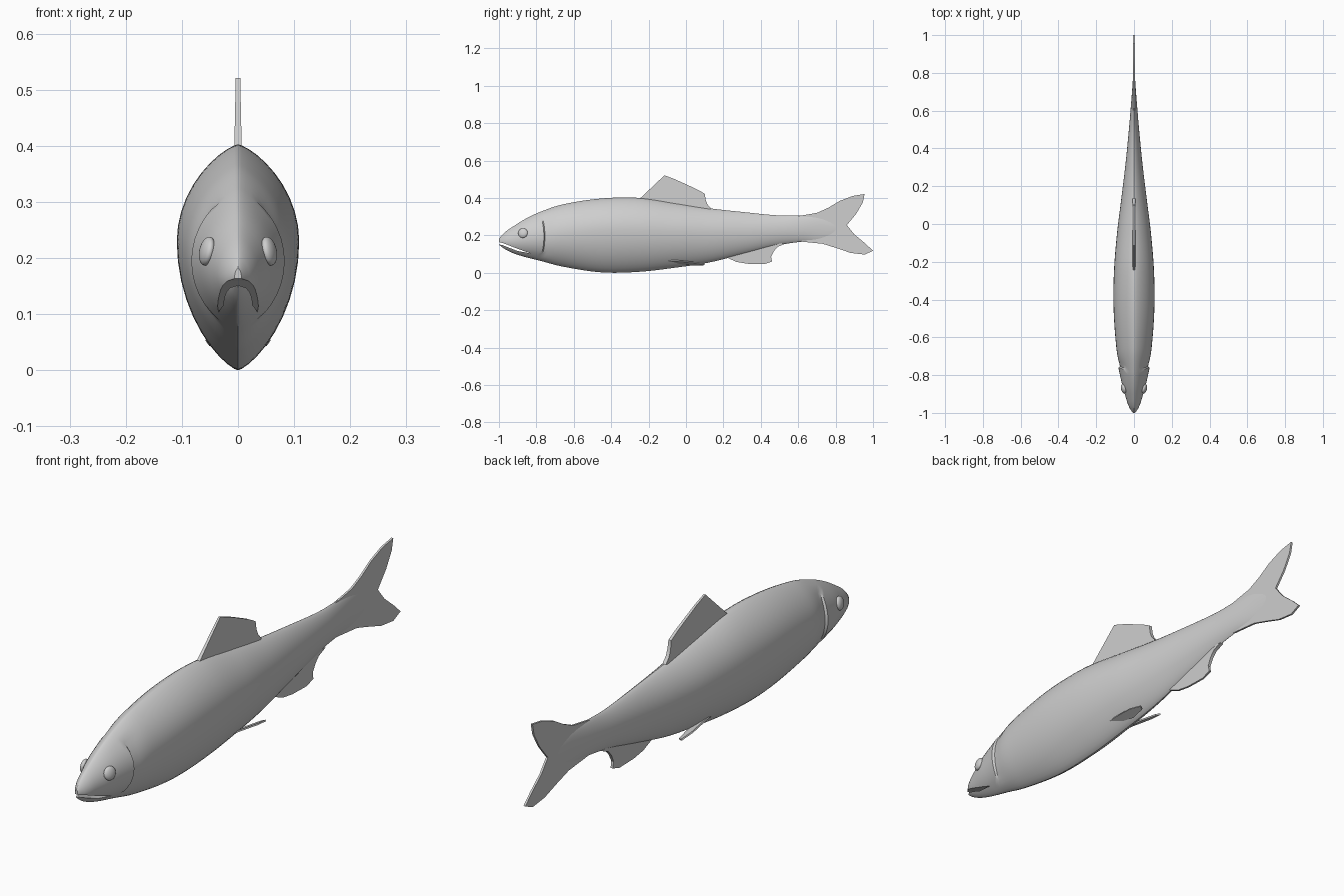
import bpy
import bmesh
import math
from mathutils import Vector

if "Cube" in bpy.data.objects:
    bpy.data.objects.remove(bpy.data.objects["Cube"], do_unlink=True)

SKIN_COLOUR = (0.62, 0.62, 0.62, 1)
skin = bpy.data.materials.new("pale_grey_skin")
skin.use_nodes = True
skin.diffuse_color = SKIN_COLOUR
skin.node_tree.nodes["Principled BSDF"].inputs["Base Color"].default_value = SKIN_COLOUR


def make_object(name, bm):
    """Turn a bmesh into a linked object with outward normals."""
    bmesh.ops.recalc_face_normals(bm, faces=bm.faces)
    mesh = bpy.data.meshes.new(name)
    bm.to_mesh(mesh)
    bm.free()
    mesh.materials.append(skin)
    obj = bpy.data.objects.new(name, mesh)
    bpy.context.collection.objects.link(obj)
    return obj


def smooth(obj, degrees):
    bpy.ops.object.select_all(action="DESELECT")
    obj.select_set(True)
    bpy.context.view_layer.objects.active = obj
    bpy.ops.object.shade_smooth_by_angle(angle=math.radians(degrees))


def plate(name, outline, base_half, edge_half):
    """Upright plate from a y-z outline, its thickness tapering with height."""
    bm = bmesh.new()
    low = min(z for y, z in outline)
    high = max(z for y, z in outline)
    sides = []
    for side in (-1, 1):
        verts = []
        for y, z in outline:
            f = (z - low) / (high - low)
            half = base_half + (edge_half - base_half) * f
            verts.append(bm.verts.new((side * half, y, z)))
        bm.faces.new(verts)
        sides.append(verts)
    left, right = sides
    for i in range(len(outline)):
        bm.faces.new((left[i - 1], left[i], right[i], right[i - 1]))
    return make_object(name, bm)


# Body stations: y, top, bottom, height of the widest point, half width
STATIONS = [
    (-1, .182, .15, .166, .006), (-.97, .215, .127, .168, .026),
    (-.92, .25, .103, .175, .043), (-.86, .287, .084, .185, .059),
    (-.78, .325, .064, .195, .074), (-.66, .365, .033, .21, .093),
    (-.45, .397, .002, .228, .108), (-.25, .4, .005, .228, .106),
    (-.05, .371, .028, .22, .09), (.12, .345, .054, .215, .069),
    (.3, .325, .098, .217, .047), (.5, .306, .148, .226, .027),
    (.62, .306, .166, .233, .017), (.72, .3, .172, .238, .009),
    (.82, .27, .2, .24, .003),
]


def section(y):
    """Smoothly interpolated body section at y."""
    i = max(k for k in range(len(STATIONS) - 1) if STATIONS[k][0] <= y)

    def slope(k, c):
        a, b = STATIONS[max(k - 1, 0)], STATIONS[min(k + 1, len(STATIONS) - 1)]
        return (b[c] - a[c]) / (b[0] - a[0])

    p, q = STATIONS[i], STATIONS[i + 1]
    span = q[0] - p[0]
    t = (y - p[0]) / span
    values = []
    for c in range(1, 5):
        start = p[c] * (1 + 2 * t) + span * slope(i, c) * t
        end = q[c] * (3 - 2 * t) - span * slope(i + 1, c) * (1 - t)
        values.append((1 - t) ** 2 * start + t ** 2 * end)
    return values


GILL_Y = -.785


def body_point(y, angle, side):
    """Point on the skin; the angle runs from belly to back."""
    top, bottom, middle, width = section(y)
    rise = math.sin(angle)
    z = middle + rise * ((top - middle) if rise > 0 else (middle - bottom))
    x = width * max(math.cos(angle), 0) ** 1.48
    # Raised gill cover ending in a curved step
    window = math.sqrt(max(0, math.cos(1.7 * angle)))
    if y <= GILL_Y:
        x += .01 * window * min(max((y + .92) / .13, 0), 1) ** 1.5
    bulge = .025 * window * math.exp(-((y - GILL_Y) / .06) ** 2)
    return Vector((side * x, y + bulge, z))


# Lofted body with a ridge along the back and belly
STEPS = 20
positions = [-1 + 1.82 * k / 90 for k in range(90)] + [.8199, GILL_Y, GILL_Y + .006]
positions = sorted(y for y in positions if y in (GILL_Y, GILL_Y + .006)
                   or abs(y - GILL_Y) > .009)
bm = bmesh.new()
rings = []
for y in positions:
    angles = [math.pi * (k / STEPS - .5) for k in range(STEPS + 1)]
    points = [body_point(y, a, 1) for a in angles]
    points += [body_point(y, a, -1) for a in reversed(angles[1:-1])]
    rings.append([bm.verts.new(p) for p in points])
for a, b in zip(rings, rings[1:]):
    for k in range(len(a)):
        bm.faces.new((a[k - 1], a[k], b[k], b[k - 1]))
bm.faces.new(rings[0])
bm.faces.new(rings[-1])
body = make_object("body", bm)

# Mouth slit cut right through the snout
cutter = plate("mouth_cutter", [
    (-1.05, .174), (-.98, .159), (-.9, .128), (-.83, .103),
    (-.9, .116), (-.98, .147), (-1.05, .162)], .2, .2)
cutter.hide_render = True
cut = body.modifiers.new("mouth", "BOOLEAN")
cut.operation = "DIFFERENCE"
cut.solver = "EXACT"
cut.object = cutter
bpy.context.view_layer.objects.active = body
bpy.ops.object.modifier_apply(modifier=cut.name)
bpy.data.objects.remove(cutter, do_unlink=True)
smooth(body, 35)

# Single fins on the centre line
dorsal = plate("dorsal_fin", [
    (-.245, .398), (-.115, .521), (-.06, .5), (0, .473), (.06, .445),
    (.1, .423), (.105, .39), (.115, .365), (.135, .343), (.1, .33),
    (-.2, .37)], .008, .004)
tail = plate("tail_fin", [
    (.6, .303), (.7, .32), (.76, .347), (.82, .383), (.89, .41),
    (.955, .421), (.945, .375), (.91, .315), (.86, .255), (.9, .205),
    (.96, .155), (1, .117), (.955, .097), (.88, .106), (.81, .13),
    (.73, .155), (.6, .168)], .004, .004)
anal = plate("anal_fin", [
    (.22, .08), (.27, .058), (.33, .048), (.42, .046), (.46, .06),
    (.455, .085), (.47, .115), (.49, .138), (.53, .155), (.45, .165),
    (.3, .13)], .004, .008)
for fin in (dorsal, tail, anal):
    smooth(fin, 30)

# Paired pelvic fins lying back along the belly
LEAF = [(.036, -.16, .068), (.048, -.06, .066), (.057, .04, .056),
        (.05, .1, .046), (.034, .09, .041), (.018, .02, .042)]
for side, label in ((1, "left"), (-1, "right")):
    bm = bmesh.new()
    bm.faces.new([bm.verts.new((side * x, y, z)) for x, y, z in LEAF])
    fin = make_object(label + "_pelvic_fin", bm)
    thick = fin.modifiers.new("thickness", "SOLIDIFY")
    thick.thickness = .006
    thick.offset = 0

    # Bulging eye set flat against the cheek
    bm = bmesh.new()
    bmesh.ops.create_uvsphere(bm, u_segments=24, v_segments=12, radius=.026)
    eye = make_object(label + "_eye", bm)
    eye.scale = (.5, 1, 1)
    eye.location = (side * .055, -.872, .212)
    eye.rotation_euler = (0, side * -.2, side * -.25)
    smooth(eye, 60)
